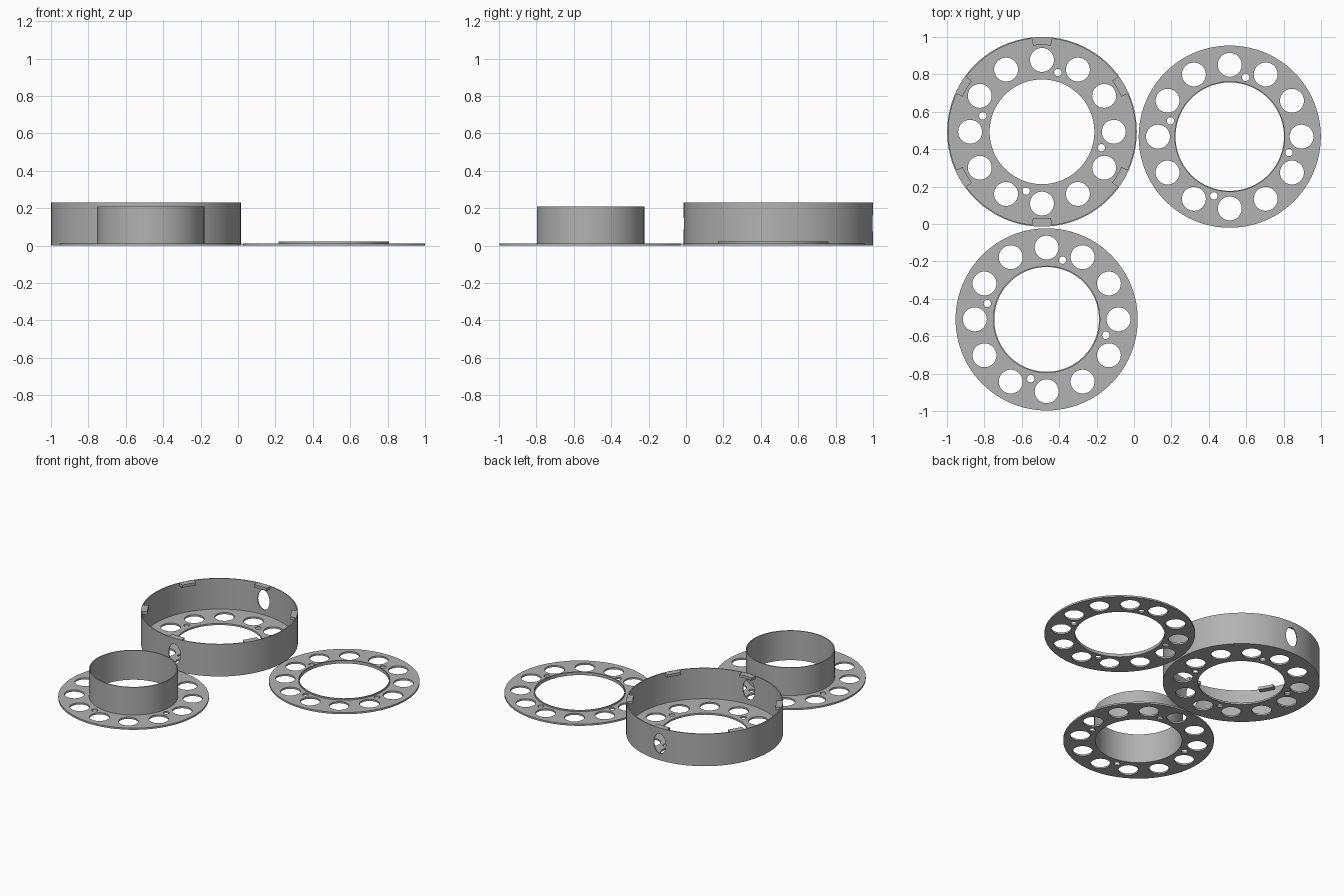
import bpy, bmesh, math
from mathutils import Matrix

if "Cube" in bpy.data.objects:
    bpy.data.objects.remove(bpy.data.objects["Cube"])

grey = bpy.data.materials.new("plain grey")
grey.diffuse_color = (0.445, 0.445, 0.445, 1)
grey.use_nodes = True
grey.node_tree.nodes["Principled BSDF"].inputs["Base Color"].default_value = grey.diffuse_color


def circle(r, cx=0.0, cy=0.0, n=96):
    return [(cx + r * math.cos(math.tau * i / n), cy + r * math.sin(math.tau * i / n)) for i in range(n)]


def polar(r, deg):
    return r * math.cos(math.radians(deg)), r * math.sin(math.radians(deg))


def slab(name, loops, centre, z0, z1):
    """Flat outline with holes, extruded from z0 to z1."""
    cu = bpy.data.curves.new(name, 'CURVE')
    cu.dimensions = '2D'
    cu.fill_mode = 'BOTH'
    cu.extrude = (z1 - z0) / 2
    for pts in loops:
        sp = cu.splines.new('POLY')
        sp.points.add(len(pts) - 1)
        for p, (x, y) in zip(sp.points, pts):
            p.co = (x, y, 0, 1)
        sp.use_cyclic_u = True
    tmp = bpy.data.objects.new("outline", cu)
    bpy.context.collection.objects.link(tmp)
    bpy.context.view_layer.update()
    me = bpy.data.meshes.new_from_object(tmp.evaluated_get(bpy.context.evaluated_depsgraph_get()))
    bpy.data.objects.remove(tmp)
    bm = bmesh.new()
    bm.from_mesh(me)
    bmesh.ops.remove_doubles(bm, verts=bm.verts, dist=1e-5)
    bmesh.ops.recalc_face_normals(bm, faces=bm.faces)
    bmesh.ops.translate(bm, verts=bm.verts, vec=(0, 0, (z0 + z1) / 2))
    bm.to_mesh(me)
    bm.free()
    me.materials.clear()
    me.materials.append(grey)
    me.shade_smooth()
    me.set_sharp_from_angle(angle=math.radians(30))
    ob = bpy.data.objects.new(name, me)
    ob.location = (*centre, 0)
    bpy.context.collection.objects.link(ob)
    return ob


def plate(name, centre, outer, inner):
    """Ring plate with twelve large holes and four screw holes."""
    loops = [circle(outer), circle(inner)]
    loops += [circle(0.064, *polar(0.384, 30 * i), n=40) for i in range(12)]
    loops += [circle(0.02, *polar(0.328, 75 + 90 * i), n=20) for i in range(4)]
    return slab(name, loops, centre, 0, 0.012)


HOUSING, COVER, SPOOL = (-0.492, 0.493), (0.512, 0.467), (-0.467, -0.51)

# Housing: floor plate, outer wall, rim tabs
plate("housing_floor", HOUSING, 0.504, 0.28)
wall = slab("housing_wall", [circle(0.507), circle(0.5)], HOUSING, 0, 0.23)
for i in range(6):
    a = 30 + 60 * i
    arc = [-6, -3, 0, 3, 6]
    pts = [polar(0.504, a + d) for d in arc] + [polar(0.464, a - d) for d in arc]
    slab("rim_tab", [pts], HOUSING, 0.21, 0.2295)

# Oval openings through the front and back of the wall
me = bpy.data.meshes.new("opening_cutter")
bm = bmesh.new()
bmesh.ops.create_cone(bm, cap_ends=True, segments=40, radius1=1, radius2=1, depth=1.4,
                      matrix=Matrix.Diagonal((0.047, 1, 0.07, 1)) @ Matrix.Rotation(math.pi / 2, 4, 'X'))
bm.to_mesh(me)
bm.free()
cutter = bpy.data.objects.new("opening_cutter", me)
cutter.location = (*HOUSING, 0.118)
cutter.hide_render = True
cutter.hide_viewport = True
bpy.context.collection.objects.link(cutter)
cut = wall.modifiers.new("openings", 'BOOLEAN')
cut.operation = 'DIFFERENCE'
cut.solver = 'EXACT'
cut.object = cutter

# Cover: plate with a low raised lip
plate("cover_plate", COVER, 0.487, 0.29)
slab("cover_lip", [circle(0.296), circle(0.29)], COVER, 0, 0.022)

# Spool: plate with a tall centre tube
plate("spool_plate", SPOOL, 0.487, 0.28)
slab("spool_tube", [circle(0.287), circle(0.28)], SPOOL, 0, 0.21)
